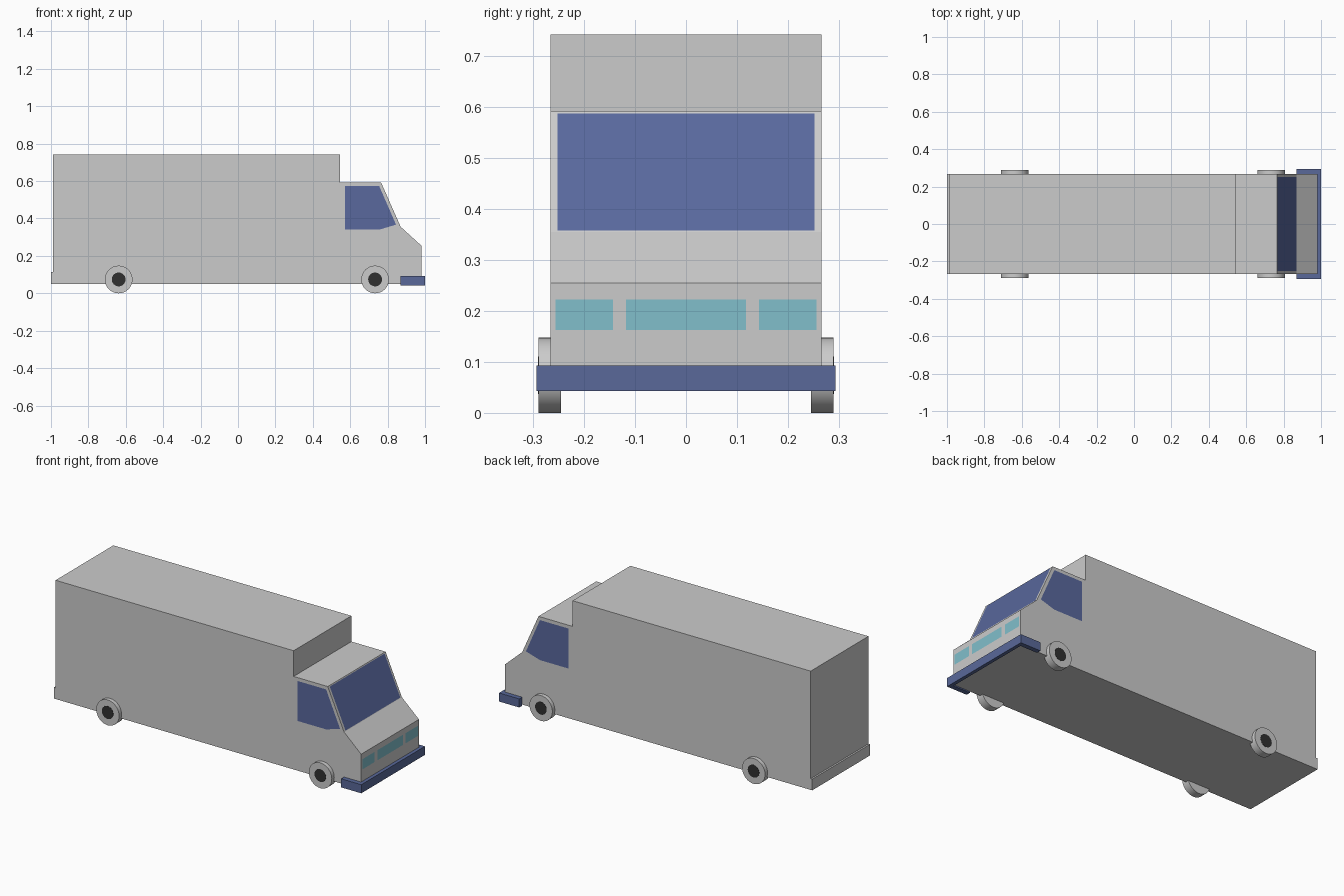
import bpy, bmesh, math
from mathutils import Vector

if "Cube" in bpy.data.objects:
    bpy.data.objects.remove(bpy.data.objects["Cube"])


def material(name, color):
    m = bpy.data.materials.new(name)
    m.diffuse_color = (*color, 1)
    m.use_nodes = True
    m.node_tree.nodes["Principled BSDF"].inputs["Base Color"].default_value = m.diffuse_color
    return m


GLASS = material("blue_glass", (0.10, 0.14, 0.34))
BUMPER = material("bumper_blue", (0.10, 0.14, 0.32))
LAMP = material("lamp_teal", (0.22, 0.52, 0.60))
DARK = material("hub_dark", (0.03, 0.03, 0.03))


def finish(name, bm, mat=None):
    me = bpy.data.meshes.new(name)
    bm.to_mesh(me)
    bm.free()
    if mat:
        me.materials.append(mat)
    ob = bpy.data.objects.new(name, me)
    bpy.context.collection.objects.link(ob)
    return ob


def prism(name, points, direction, mat=None):
    """Extrude a flat outline along a direction."""
    bm = bmesh.new()
    face = bm.faces.new([bm.verts.new(p) for p in points])
    ext = bmesh.ops.extrude_face_region(bm, geom=[face], use_keep_orig=True)
    verts = [v for v in ext["geom"] if isinstance(v, bmesh.types.BMVert)]
    bmesh.ops.translate(bm, verts=verts, vec=direction)
    bmesh.ops.recalc_face_normals(bm, faces=bm.faces[:])
    return finish(name, bm, mat)


def panel(name, points, outward, mat):
    """Single flat face turned towards the outward direction."""
    bm = bmesh.new()
    face = bm.faces.new([bm.verts.new(p) for p in points])
    face.normal_update()
    if face.normal.dot(Vector(outward)) < 0:
        face.normal_flip()
    return finish(name, bm, mat)


# Body: side profile with rear sill, box, cab roof and sloping nose
W, GAP = 0.266, 0.001
profile = [(-1, 0.05), (-1, 0.115), (-0.99, 0.115), (-0.99, 0.742),
           (0.545, 0.742), (0.545, 0.592), (0.765, 0.592),
           (0.87, 0.355), (0.98, 0.255), (0.98, 0.05)]
prism("van_body", [(x, -W, z) for x, z in profile], (0, 2 * W, 0))

# Windscreen on the slope
slope = (0.87 - 0.765) / (0.592 - 0.355)
top_z, low_z = 0.587, 0.358
top_x, low_x = [0.765 + (0.592 - z) * slope + GAP for z in (top_z, low_z)]
panel("windscreen", [(top_x, -0.252, top_z), (top_x, 0.252, top_z),
                     (low_x, 0.252, low_z), (low_x, -0.252, low_z)], (1, 0, 0.4), GLASS)

# Grille and headlamps on the nose
for name, y0, y1 in (("grille", -0.118, 0.118), ("headlamp_left", 0.143, 0.256),
                     ("headlamp_right", -0.256, -0.143)):
    x = 0.98 + GAP
    panel(name, [(x, y0, 0.163), (x, y1, 0.163), (x, y1, 0.222), (x, y0, 0.222)],
          (1, 0, 0), LAMP)

# Bumper wrapping around the nose
u = [(0.87, -0.293), (1.0, -0.293), (1.0, 0.293), (0.87, 0.293),
     (0.87, W), (0.98, W), (0.98, -W), (0.87, -W)]
prism("bumper", [(x, y, 0.043) for x, y in u], (0, 0, 0.05), BUMPER)

window = [(0.572, 0.573), (0.755, 0.573), (0.845, 0.367), (0.755, 0.34), (0.572, 0.34)]
for side, s in (("left", 1), ("right", -1)):
    # Cab side windows
    panel("window_" + side, [(x, s * (W + GAP), z) for x, z in window], (0, s, 0), GLASS)

    # Wheels with dark hubs
    for end, cx in (("rear", -0.638), ("front", 0.733)):
        for part, r, y, depth, mat in (("wheel", 0.074, 0.267, 0.044, None),
                                       ("hub", 0.037, 0.280, 0.020, DARK)):
            bpy.ops.mesh.primitive_cylinder_add(
                vertices=32, radius=r, depth=depth, location=(cx, s * y, 0.074),
                rotation=(math.pi / 2, 0, 0))
            ob = bpy.context.object
            ob.name = f"{part}_{end}_{side}"
            if mat:
                ob.data.materials.append(mat)
            bpy.ops.object.shade_smooth_by_angle(angle=math.radians(30))
